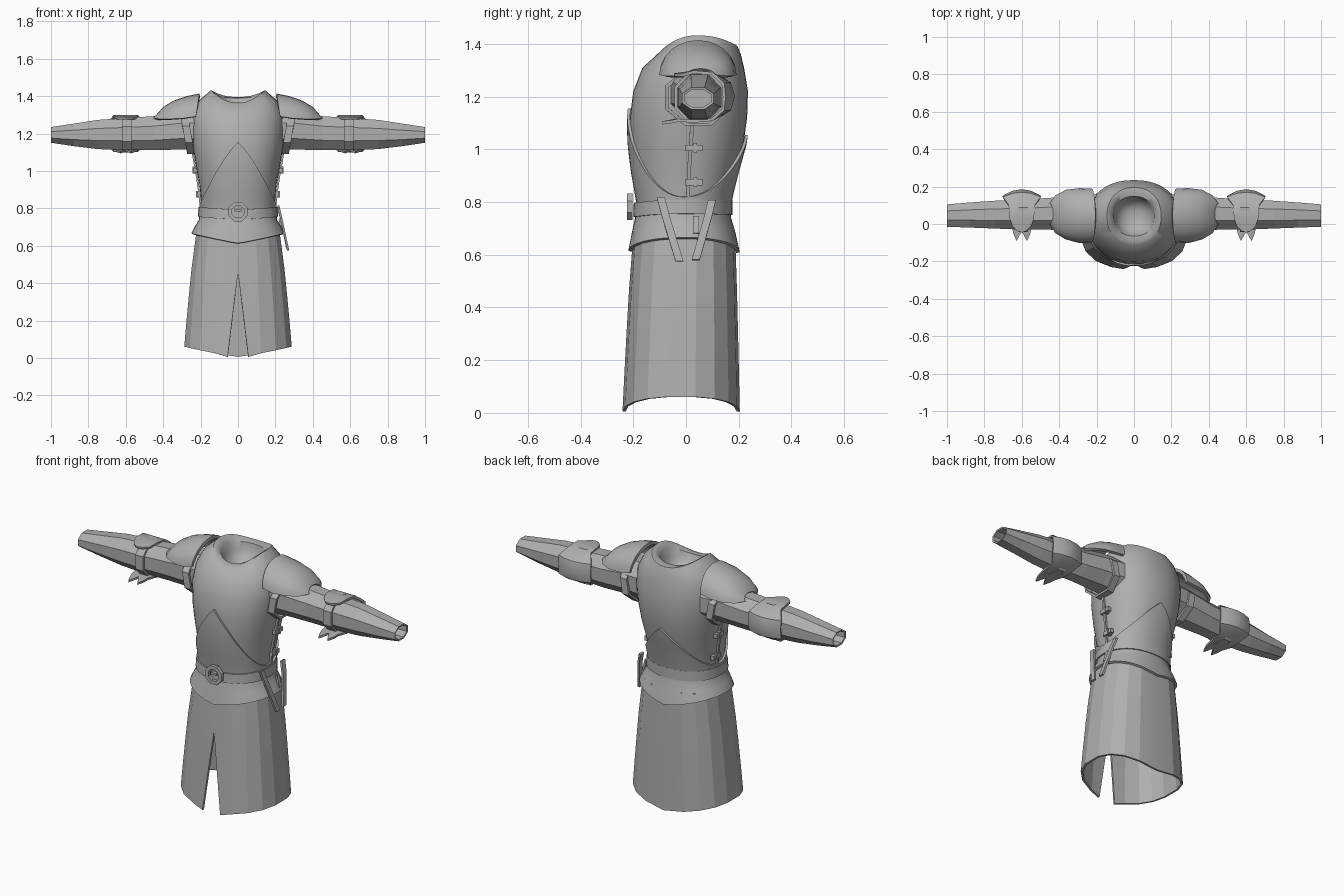
import bpy
import bmesh
from math import sin, cos, pi, radians
from mathutils import Vector

cube = bpy.data.objects.get("Cube")
if cube:
    bpy.data.objects.remove(cube, do_unlink=True)

grey = bpy.data.materials.new("plain grey")
grey.use_nodes = True
grey.diffuse_color = (0.43, 0.43, 0.43, 1)
grey.node_tree.nodes["Principled BSDF"].inputs["Base Color"].default_value = grey.diffuse_color


def grid(name, rows, closed=False, cap=False, thick=0, offset=0, mirror=False, smooth=0):
    """Skin rows of points, then thicken, mirror across x and shade."""
    bm = bmesh.new()
    verts = [[bm.verts.new(p) for p in row] for row in rows]
    count = len(rows[0])
    for a, b in zip(verts, verts[1:]):
        for i in range(count if closed else count - 1):
            j = (i + 1) % count
            bm.faces.new((a[i], a[j], b[j], b[i]))
    if cap:
        bm.faces.new(verts[-1])
    bmesh.ops.remove_doubles(bm, verts=bm.verts, dist=0.0001)
    bmesh.ops.recalc_face_normals(bm, faces=bm.faces)
    mesh = bpy.data.meshes.new(name)
    bm.to_mesh(mesh)
    bm.free()
    mesh.materials.append(grey)
    obj = bpy.data.objects.new(name, mesh)
    bpy.context.collection.objects.link(obj)
    if thick:
        mod = obj.modifiers.new("Solidify", "SOLIDIFY")
        mod.thickness, mod.offset = thick, offset
    if mirror:
        obj.modifiers.new("Mirror", "MIRROR")
    bpy.ops.object.select_all(action="DESELECT")
    obj.select_set(True)
    bpy.context.view_layer.objects.active = obj
    bpy.ops.object.convert(target="MESH")
    if smooth:
        bpy.ops.object.shade_smooth_by_angle(angle=radians(smooth))
    return obj


def signed_power(v, e):
    return (abs(v) ** e) * (1 if v >= 0 else -1)


def around(t, z, half, front, back, off=0, square=0.9):
    """Point on a rounded body section; t runs from the front round the left."""
    mid, ry = (front + back) / 2, (back - front) / 2
    return Vector(((half + off) * signed_power(sin(t), square),
                   mid - (ry + off) * signed_power(cos(t), square), z))


def turns(n):
    return [2 * pi * i / n for i in range(n)]


def body_rings(rings, n, pointed=False):
    """Rings: z at the sides, half width, front y, back y, front dip, back dip."""
    rows = []
    for z, half, front, back, dip_f, dip_b in rings:
        row = []
        for t in turns(n):
            w = 1 - abs(sin(t)) if pointed else cos(t) ** 2
            row.append(around(t, z - w * (dip_f if cos(t) > 0 else dip_b), half, front, back))
        rows.append(row)
    return rows


# Breastplate and backplate with rolled collar and closed neck bowl
TORSO = [(0.74, 0.19, -0.17, 0.15, 0, 0), (0.82, 0.195, -0.18, 0.165, 0, 0),
         (0.92, 0.205, -0.198, 0.19, 0, 0), (1.02, 0.223, -0.21, 0.218, 0, 0),
         (1.12, 0.24, -0.213, 0.232, 0, 0), (1.22, 0.25, -0.2, 0.235, 0, 0),
         (1.31, 0.242, -0.165, 0.22, 0, 0)]
COLLAR = [(1.38, 0.205, -0.137, 0.208, 0.045, 0.02), (1.432, 0.145, -0.112, 0.195, 0.075, 0.04),
          (1.425, 0.132, -0.095, 0.18, 0.06, 0.03), (1.40, 0.108, -0.065, 0.148, 0.035, 0.01),
          (1.35, 0.1, -0.055, 0.14, 0.01, 0), (1.31, 0.075, -0.03, 0.115, 0, 0),
          (1.29, 0.035, 0.01, 0.08, 0, 0)]
grid("breastplate", body_rings(TORSO + COLLAR, 40), closed=True, cap=True, smooth=50)


def on_body(t, z, off):
    """Point on the torso surface at any height."""
    for a, b in zip(TORSO, TORSO[1:]):
        if z <= b[0]:
            break
    k = (z - a[0]) / (b[0] - a[0])
    half, front, back = (a[i] + (b[i] - a[i]) * k for i in (1, 2, 3))
    return around(t, z, half, front, back, off)


# Lower overlay plate, rising to a point at front and back
STEPS = 8
overlay = []
for s in range(STEPS + 1):
    row = []
    for t in turns(64):
        top = 0.82 + (0.335 if cos(t) > 0 else 0.235) * (1 - abs(sin(t)))
        row.append(on_body(t, 0.76 + (top - 0.76) * s / STEPS, 0.001))
    overlay.append(row)
grid("overlay_plate", overlay, closed=True, thick=0.011, offset=1, smooth=40)


def box(name, centre, size, mirror=False):
    c, h = Vector(centre), Vector(size) / 2
    rows = [[c + Vector((sx * h.x, -h.y, sz * h.z)) for sx in (-1, 1)] for sz in (-1, 1)]
    rows = [[p + Vector((0, h.y, 0)) for p in row] for row in rows]
    return grid(name, rows, thick=size[1], mirror=mirror)


def strip(name, points, width, thick, mirror=False):
    """Strap along points, its width running front to back."""
    side = Vector((0, width / 2, 0))
    return grid(name, [[Vector(p) - side, Vector(p) + side] for p in points],
                thick=thick, mirror=mirror)


# Side seam and its clasps
seam = [on_body(pi / 2, 0.82 + 0.07 * i, 0.006) + Vector((0, 0.015, 0)) for i in range(5)]
strip("side_seam", seam, 0.014, 0.01, True)
for z in (0.875, 1.005):
    p = on_body(pi / 2, z, 0.008)
    box("side_clasp", (p.x, 0.03, z), (0.022, 0.065, 0.024), True)
    box("clasp_loop", (p.x, 0.035, z), (0.03, 0.014, 0.036), True)

# Belt, buckle and belt tongue
grid("belt", body_rings([(0.755, 0.207, -0.192, 0.168, 0.012, 0.004),
                         (0.808, 0.203, -0.19, 0.168, 0.012, 0)], 32),
     closed=True, thick=0.016, smooth=30)
grid("buckle", [[(r * sin(t + pi / 8), -0.213, 0.782 + r * cos(t + pi / 8)) for t in turns(8)]
                for r in (0.034, 0.055)], closed=True, thick=0.02)
box("buckle_tongue", (0, -0.212, 0.79), (0.035, 0.02, 0.012))

# Flared plate below the belt
grid("waist_plate", body_rings([(0.775, 0.197, -0.18, 0.16, 0, 0),
                                (0.735, 0.203, -0.187, 0.165, 0, 0),
                                (0.705, 0.222, -0.198, 0.18, 0.02, 0.02),
                                (0.663, 0.243, -0.212, 0.197, 0.05, 0.055)], 40, True),
     closed=True, thick=0.014, smooth=35)

# Long faceted skirt with a front slit
SIDES = 18
skirt = []
for s in (0, 0.34, 0.56, 0.78, 1):
    row = []
    for i in range(SIDES + 1):
        t = 2 * pi * i / SIDES
        bottom = 0.006 + 0.055 * abs(sin(t))
        z = 0.69 + (bottom - 0.69) * s
        k = s ** 0.8
        p = around(t, z, 0.217 + 0.068 * k, -0.193 - 0.042 * k, 0.18 + 0.018 * k, 0, 0.8)
        if i in (0, SIDES):
            gap = 0.055 * max(0, s - 0.34) / 0.66
            p.x = gap if i == 0 else -gap
        row.append(p)
    skirt.append(row)
grid("skirt", skirt, thick=0.012, smooth=12)

# Straps hanging from the belt on the left hip
strip("front_hanging_strap", [(0.215, -0.095, 0.815), (0.23, -0.078, 0.75), (0.268, -0.025, 0.575)],
      0.03, 0.012)
strip("rear_hanging_strap", [(0.213, 0.098, 0.805), (0.23, 0.085, 0.75), (0.265, 0.037, 0.58)],
      0.03, 0.012)
strip("belt_loop", [(0.222, 0.038, 0.745), (0.238, 0.038, 0.68)], 0.022, 0.012)


def arm_ring(x, yc, ry, zc, rz, lean=0):
    """Eight-sided section across the arm; extents match ry and rz."""
    grow = 1 / cos(pi / 8)
    return [(x + lean * cos(t + pi / 8), yc + ry * grow * sin(t + pi / 8),
             zc + rz * grow * cos(t + pi / 8)) for t in turns(8)]


# Sleeves, open at the wrist
SLEEVE = [(0.2, 0.05, 0.11, 1.215, 0.105), (0.3, 0.05, 0.1, 1.215, 0.1),
          (0.45, 0.055, 0.085, 1.202, 0.091), (0.6, 0.05, 0.08, 1.197, 0.086),
          (0.75, 0.05, 0.074, 1.195, 0.078), (0.88, 0.048, 0.067, 1.193, 0.06),
          (1.0, 0.045, 0.06, 1.193, 0.042), (0.998, 0.045, 0.05, 1.193, 0.034),
          (0.93, 0.045, 0.05, 1.193, 0.036)]
grid("sleeve", [arm_ring(*s) for s in SLEEVE], closed=True, cap=True, mirror=True)

# Armhole band and elbow strap
grid("armhole_band", [arm_ring(x, 0.045, 0.118, 1.197, 0.1, 0.02) for x in (0.25, 0.29)],
     closed=True, thick=0.014, mirror=True)
grid("elbow_strap", [arm_ring(x, 0.05, 0.088, 1.197, 0.093) for x in (0.568, 0.618)],
     closed=True, thick=0.012, mirror=True)

# Shoulder plates: x, middle y, half depth, crown height, drop at the edges
PAULDRON = [(0.205, 0.045, 0.135, 1.405, 0.115), (0.27, 0.045, 0.138, 1.392, 0.112),
            (0.34, 0.05, 0.125, 1.368, 0.092), (0.395, 0.052, 0.095, 1.335, 0.06),
            (0.425, 0.055, 0.05, 1.3, 0.022)]
rows = []
for x, yc, hy, crown, drop in PAULDRON:
    angles = [pi / 2 * v / 6 for v in range(-6, 7)]
    rows.append([(x + 0.02 * (1 - cos(a)), yc + hy * sin(a), crown - drop * (1 - cos(a)))
                 for a in angles])
grid("shoulder_plate", rows, thick=0.018, mirror=True, smooth=40)

# Elbow guards wrapping the back of the arm: y, z, half width, push of the centre line in y
GUARD = [(-0.01, 1.282, 0.05, -0.035), (0.03, 1.293, 0.065, 0), (0.1, 1.287, 0.07, 0),
         (0.14, 1.25, 0.1, 0.025), (0.145, 1.2, 0.1, 0.035), (0.14, 1.15, 0.1, 0.025),
         (0.1, 1.113, 0.07, 0), (0.03, 1.107, 0.065, 0), (-0.03, 1.11, 0.05, 0)]
rows = []
for y, z, half, push in GUARD:
    rows.append([(0.6 + half * f, y + push * (1 - f * f), z) for f in (-1, -0.5, 0, 0.5, 1)])
rows.append([(0.6 + f, y, z) for f, y, z in ((-0.045, -0.05, 1.105), (-0.028, -0.09, 1.1),
             (0, -0.04, 1.11), (0.028, -0.09, 1.1), (0.045, -0.05, 1.105))])
grid("elbow_guard", rows, thick=0.012, mirror=True, smooth=35)
